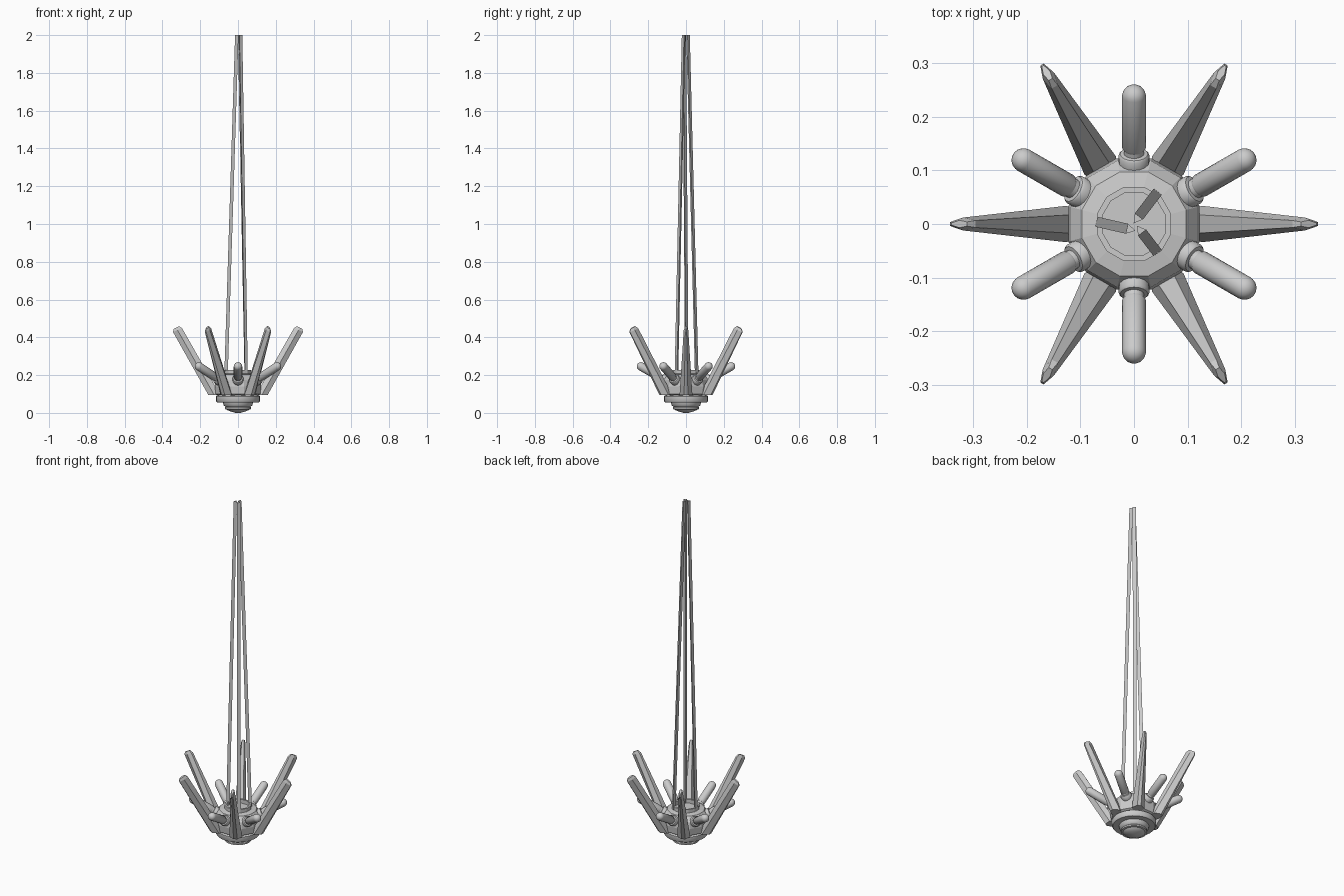
import bpy, bmesh, math
from mathutils import Vector, Matrix

if "Cube" in bpy.data.objects:
    bpy.data.objects.remove(bpy.data.objects["Cube"])

def finish(name, bm, smooth=False):
    bmesh.ops.recalc_face_normals(bm, faces=bm.faces[:])
    me = bpy.data.meshes.new(name)
    bm.to_mesh(me)
    bm.free()
    ob = bpy.data.objects.new(name, me)
    bpy.context.collection.objects.link(ob)
    if smooth:
        bpy.ops.object.select_all(action='DESELECT')
        ob.select_set(True)
        bpy.context.view_layer.objects.active = ob
        bpy.ops.object.shade_smooth_by_angle(angle=math.radians(40))
    return ob

def skin(bm, rings):
    """Bridge successive rings of points and cap both ends."""
    vs = [[bm.verts.new(p) for p in r] for r in rings]
    n = len(vs[0])
    for a, b in zip(vs, vs[1:]):
        for i in range(n):
            j = (i + 1) % n
            bm.faces.new((a[i], a[j], b[j], b[i]))
    bm.faces.new(vs[0])
    bm.faces.new(vs[-1])

def lathe(name, profile, sides, turn=0.0, matrix=None, smooth=False):
    bm = bmesh.new()
    skin(bm, [[(r * math.cos(turn + 2 * math.pi * i / sides),
                r * math.sin(turn + 2 * math.pi * i / sides), z)
               for i in range(sides)] for r, z in profile])
    if matrix:
        bm.transform(matrix)
    return finish(name, bm, smooth)

def along(p, q):
    """Matrix placing local z on the line from p towards q."""
    d = Vector(q) - Vector(p)
    return Matrix.Translation(p) @ d.to_track_quat('Z', 'Y').to_matrix().to_4x4()

# Faceted hub with a recessed ring on top
lathe("hub", [(0.105, 0.09), (0.122, 0.10), (0.127, 0.14), (0.122, 0.175),
              (0.101, 0.203), (0.072, 0.208), (0.072, 0.228), (0.061, 0.228),
              (0.061, 0.206)], 12, math.pi / 12)

# Lower collar and bottom cap
lathe("lower_collar", [(0.08, 0.056), (0.112, 0.056), (0.117, 0.062),
                       (0.117, 0.088), (0.108, 0.094)], 24, smooth=True)
lathe("bottom_cap", [(0.012, 0.0), (0.035, 0.006), (0.055, 0.014), (0.058, 0.018),
                     (0.070, 0.020), (0.070, 0.028), (0.066, 0.032), (0.076, 0.040),
                     (0.080, 0.058)], 24, smooth=True)

# Six tapering crystal blades
def blade(index):
    def section(inner, outer, w):
        (ri, zi), (ro, zo) = inner, outer
        rm, zm = ri + (ro - ri) * 0.5, zi + (zo - zi) * 0.5
        return [(ri, -w * 0.55, zi), (rm, -w, zm), (ro, -w * 0.3, zo),
                (ro, w * 0.3, zo), (rm, w, zm), (ri, w * 0.55, zi)]
    bm = bmesh.new()
    skin(bm, [section((0.095, 0.095), (0.157, 0.095), 0.034),
              section((0.296, 0.448), (0.344, 0.428), 0.012),
              section((0.312, 0.459), (0.341, 0.444), 0.007)])
    bm.transform(Matrix.Rotation(index * math.pi / 3, 4, 'Z'))
    finish(f"blade_{index + 1}", bm)

# Six candle bulbs with stepped sockets
def bulb(index):
    a = math.pi / 6 + index * math.pi / 3
    m = Matrix.Rotation(a, 4, 'Z') @ along((0.105, 0, 0.169), (0.24, 0, 0.247))
    lathe(f"socket_{index + 1}", [(0.024, -0.01), (0.029, 0.0), (0.029, 0.026),
          (0.026, 0.030), (0.019, 0.031), (0.019, 0.042)], 16, 0, m, True)
    R, L = 0.0225, 0.154
    cap = [(R * math.cos(t * math.pi / 12), L + R * math.sin(t * math.pi / 12))
           for t in range(6)] + [(0.001, L + R)]
    lathe(f"bulb_{index + 1}", [(0.017, 0.036), (R, 0.044)] + cap, 16, 0, m, True)

for k in range(6):
    blade(k)
    bulb(k)

# Three suspension rods converging at the top
rods = [((-0.065, 0.003), (-0.008, -0.010)),
        ((0.041, 0.056), (0.006, 0.010)),
        ((0.041, -0.050), (0.012, -0.012))]
for k, (b, t) in enumerate(rods):
    bm = bmesh.new()
    ang = math.atan2(t[1] - b[1], t[0] - b[0])
    skin(bm, [[(c[0] + 0.011 * math.cos(ang + s * math.tau / 3),
                c[1] + 0.011 * math.sin(ang + s * math.tau / 3), z) for s in range(3)]
              for c, z in ((b, 0.2), (t, 2.0))])
    finish(f"suspension_rod_{k + 1}", bm)
